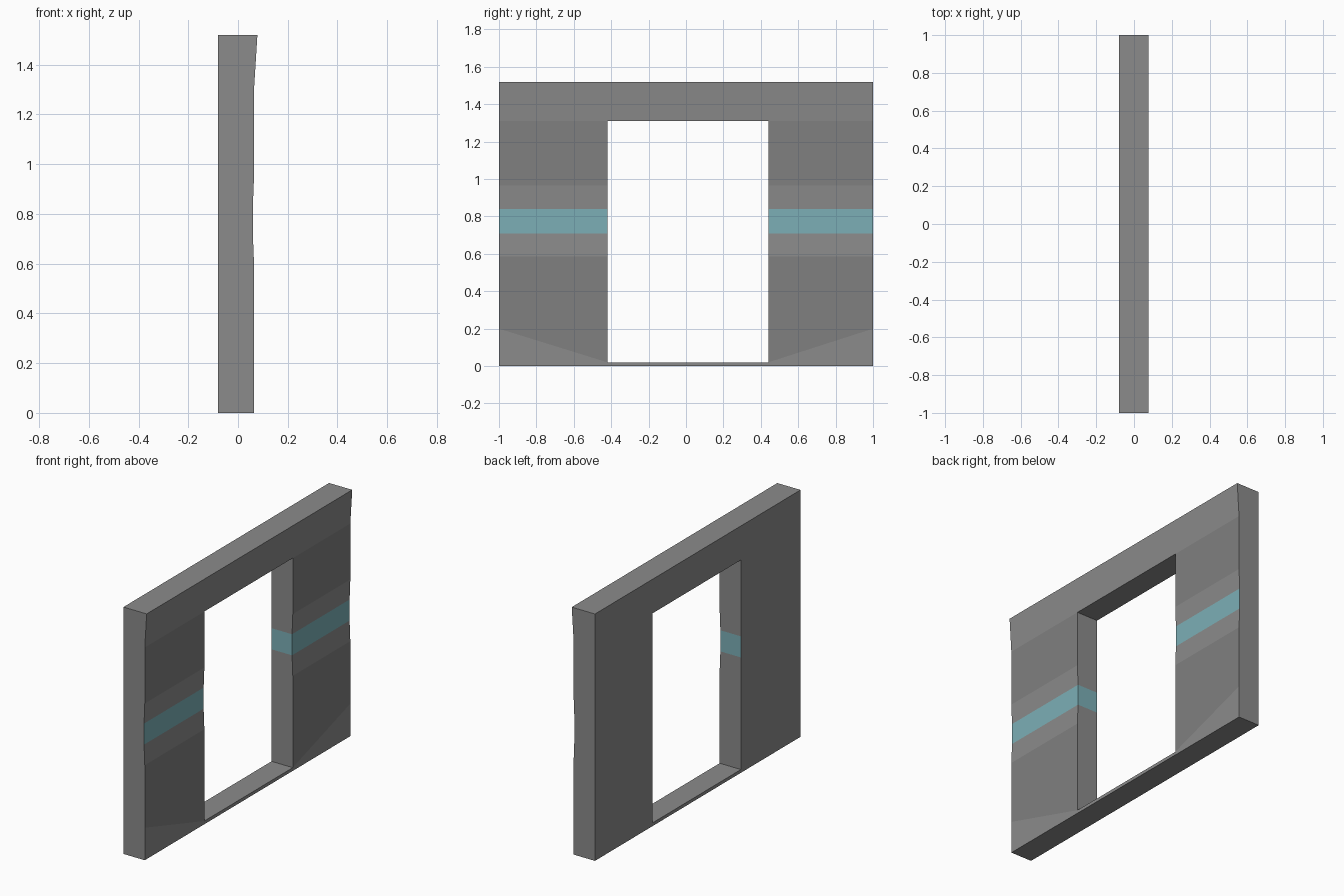
import bpy, bmesh

if "Cube" in bpy.data.objects:
    bpy.data.objects.remove(bpy.data.objects["Cube"])

# Levels up the wall: (height, x of the shaped face)
PROFILE = [(0, .065), (.02, .065), (.2, .065), (.585, .065), (.71, .06),
           (.84, .06), (.965, .065), (1.31, .065), (1.52, .078)]
COLS = [-1, -.42, .44, 1]
BACK = -.08
LIGHT, DARK, TEAL = 0, 1, 2
ROWS = len(PROFILE) - 1
ROW_COLOUR = [LIGHT, DARK, DARK, LIGHT, TEAL, LIGHT, DARK, LIGHT]


def material(name, rgb):
    m = bpy.data.materials.new(name)
    m.diffuse_color = (*rgb, 1)
    m.use_nodes = True
    m.node_tree.nodes["Principled BSDF"].inputs["Base Color"].default_value = m.diffuse_color
    return m


def solid(c, r):
    # The doorway fills the middle column between sill and lintel
    return 0 <= c < 3 and 0 <= r < ROWS and not (c == 1 and 1 <= r < ROWS - 1)


bm = bmesh.new()


def face(points, mat):
    f = bm.faces.new([bm.verts.new(p) for p in points])
    f.material_index = mat


def front(c, r):
    z, x = PROFILE[r]
    return (x, COLS[c], z)


def back(c, r):
    return (BACK, COLS[c], PROFILE[r][0])


for c in range(3):
    for r in range(ROWS):
        if not solid(c, r):
            continue
        ring = [(c, r), (c + 1, r), (c + 1, r + 1), (c, r + 1)]
        # Shaped face, with a diagonal kick plate at the foot of each pier
        if r == 1:
            if c == 0:
                low, high = (0, 1, 3), (1, 2, 3)
            else:
                low, high = (0, 1, 2), (0, 2, 3)
            face([front(*ring[i]) for i in low], LIGHT)
            face([front(*ring[i]) for i in high], DARK)
        else:
            face([front(*p) for p in ring], ROW_COLOUR[r])
        # Flat back
        face([back(*p) for p in reversed(ring)], LIGHT)
        # Outer edges and doorway reveals
        for i, (dc, dr) in enumerate([(0, -1), (1, 0), (0, 1), (-1, 0)]):
            if not solid(c + dc, r + dr):
                a, b = ring[i], ring[(i + 1) % 4]
                reveal = 0 <= c + dc < 3 and 0 <= r + dr < ROWS
                mat = TEAL if reveal and ROW_COLOUR[r] == TEAL else LIGHT
                face([front(*b), front(*a), back(*a), back(*b)], mat)

bmesh.ops.remove_doubles(bm, verts=bm.verts, dist=1e-4)
bmesh.ops.recalc_face_normals(bm, faces=bm.faces)
mesh = bpy.data.meshes.new("doorway_wall")
bm.to_mesh(mesh)
bm.free()

for m in (material("wall_grey", (.258, .258, .258)),
          material("panel_grey", (.215, .215, .215)),
          material("stripe_teal", (.2, .43, .47))):
    mesh.materials.append(m)
wall = bpy.data.objects.new("doorway_wall", mesh)
bpy.context.collection.objects.link(wall)
